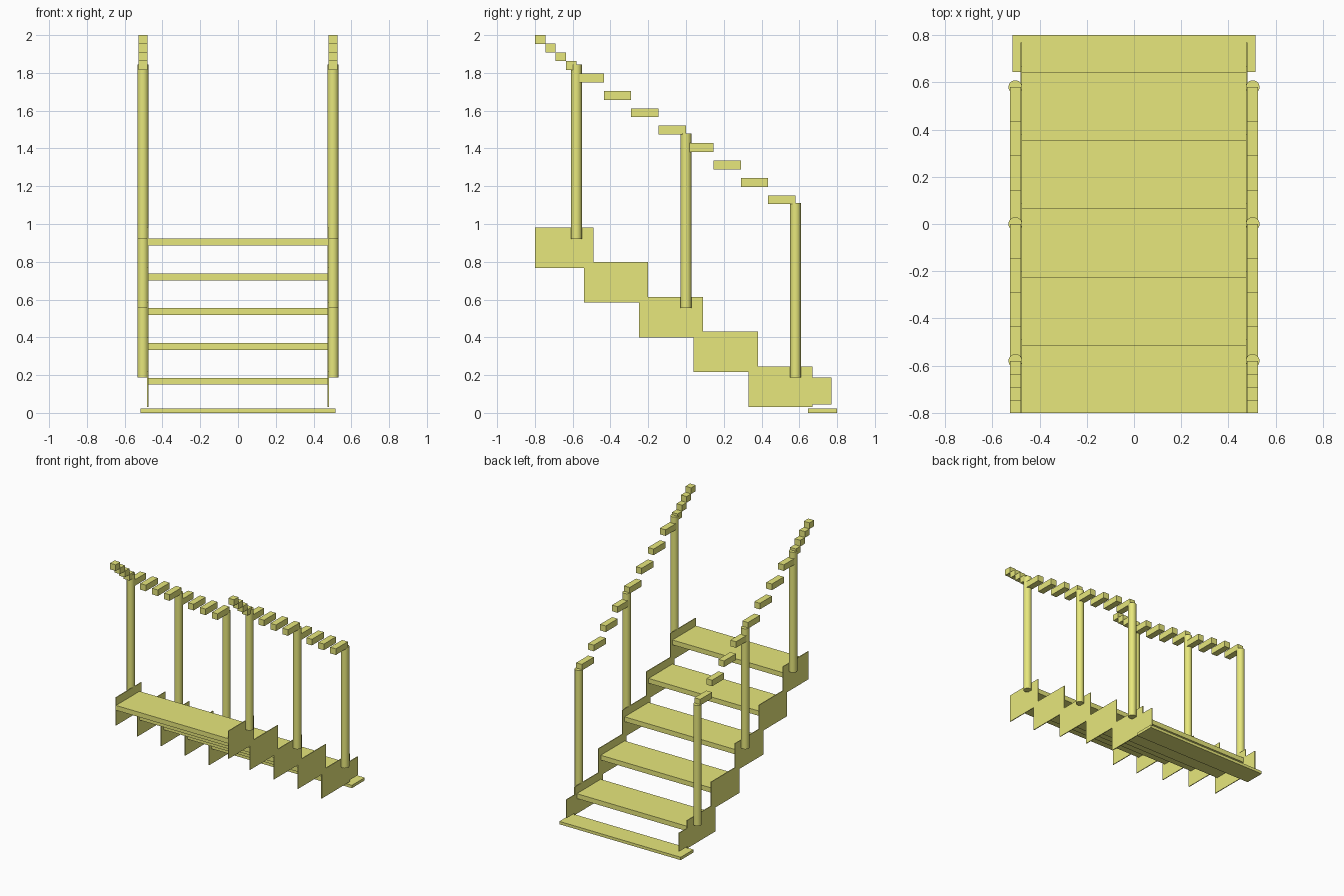
import bpy, bmesh, math

if "Cube" in bpy.data.objects:
    bpy.data.objects.remove(bpy.data.objects["Cube"])

mat = bpy.data.materials.new("olive_yellow")
mat.diffuse_color = (0.8, 0.8, 0.2, 1)
mat.use_nodes = True
mat.node_tree.nodes["Principled BSDF"].inputs["Base Color"].default_value = mat.diffuse_color

RISE, RUN = 0.184, 0.29


def finish(name, bm):
    bmesh.ops.recalc_face_normals(bm, faces=bm.faces[:])
    me = bpy.data.meshes.new(name)
    bm.to_mesh(me)
    bm.free()
    me.materials.append(mat)
    ob = bpy.data.objects.new(name, me)
    bpy.context.collection.objects.link(ob)
    return ob


def add_box(bm, x0, x1, y0, y1, z0, z1):
    vs = bmesh.ops.create_cube(bm, size=1)["verts"]
    for v in vs:
        v.co = ((x0 + x1) / 2 + v.co.x * (x1 - x0),
                (y0 + y1) / 2 + v.co.y * (y1 - y0),
                (z0 + z1) / 2 + v.co.z * (z1 - z0))


def box(name, *dims):
    bm = bmesh.new()
    add_box(bm, *dims)
    return finish(name, bm)


# Treads, lowest first, and the ground plate
for i in range(5):
    front = 0.645 - RUN * i
    top = 0.186 + RISE * i
    box(f"tread_{i + 1}", -0.476, 0.476, max(front - RUN, -0.8), front, top - 0.037, top)
box("ground_plate", -0.515, 0.515, 0.645, 0.8, 0, 0.022)

# Stepped outline shared by both side stringers
upper = [(0.77, 0.045), (0.77, 0.187), (0.67, 0.187)]
lower = [(0.67, 0.045), (0.67, 0.032)]
for i in range(5):
    y, z = 0.67 - RUN * i, RISE * i
    upper += [(y, 0.246 + z)]
    if i < 4:
        upper += [(y - RUN, 0.246 + z)]
        lower += [(y - 0.34, 0.032 + z), (y - 0.34, 0.032 + z + RISE)]
upper.append((-0.8, 0.246 + 4 * RISE))
lower.append((-0.8, 0.032 + 4 * RISE))
outline = upper + lower[::-1]

for side, s in (("right", 1), ("left", -1)):
    # Stringer plate
    bm = bmesh.new()
    face = bm.faces.new([bm.verts.new((s * 0.475, y, z)) for y, z in outline])
    ext = bmesh.ops.extrude_face_region(bm, geom=[face])
    for v in ext["geom"]:
        if isinstance(v, bmesh.types.BMVert):
            v.co.x += s * 0.006
    finish(f"{side}_stringer", bm)

    # Round posts
    for i, (y, z0) in enumerate(((0.58, 0.188), (0, 0.555), (-0.58, 0.921))):
        bpy.ops.mesh.primitive_cylinder_add(vertices=24, radius=0.029, depth=0.924,
                                            location=(s * 0.503, y, z0 + 0.462))
        post = bpy.context.object
        post.name = f"{side}_post_{i + 1}"
        post.data.materials.append(mat)
        bpy.ops.object.shade_smooth_by_angle(angle=math.radians(40))

    # Handrail made of stepped blocks: eight long, then four short
    bm = bmesh.new()
    for i in range(8):
        y, top = 0.58 - 0.145 * i, 1.152 + 0.0921 * i
        add_box(bm, s * 0.478, s * 0.526, y - 0.145, y, top - 0.047, top)
    for i in range(4):
        y, top = -0.58 - 0.055 * i, 1.863 + 0.0457 * i
        add_box(bm, s * 0.478, s * 0.526, y - 0.055, y, top - 0.047, top)
    finish(f"{side}_handrail", bm)
